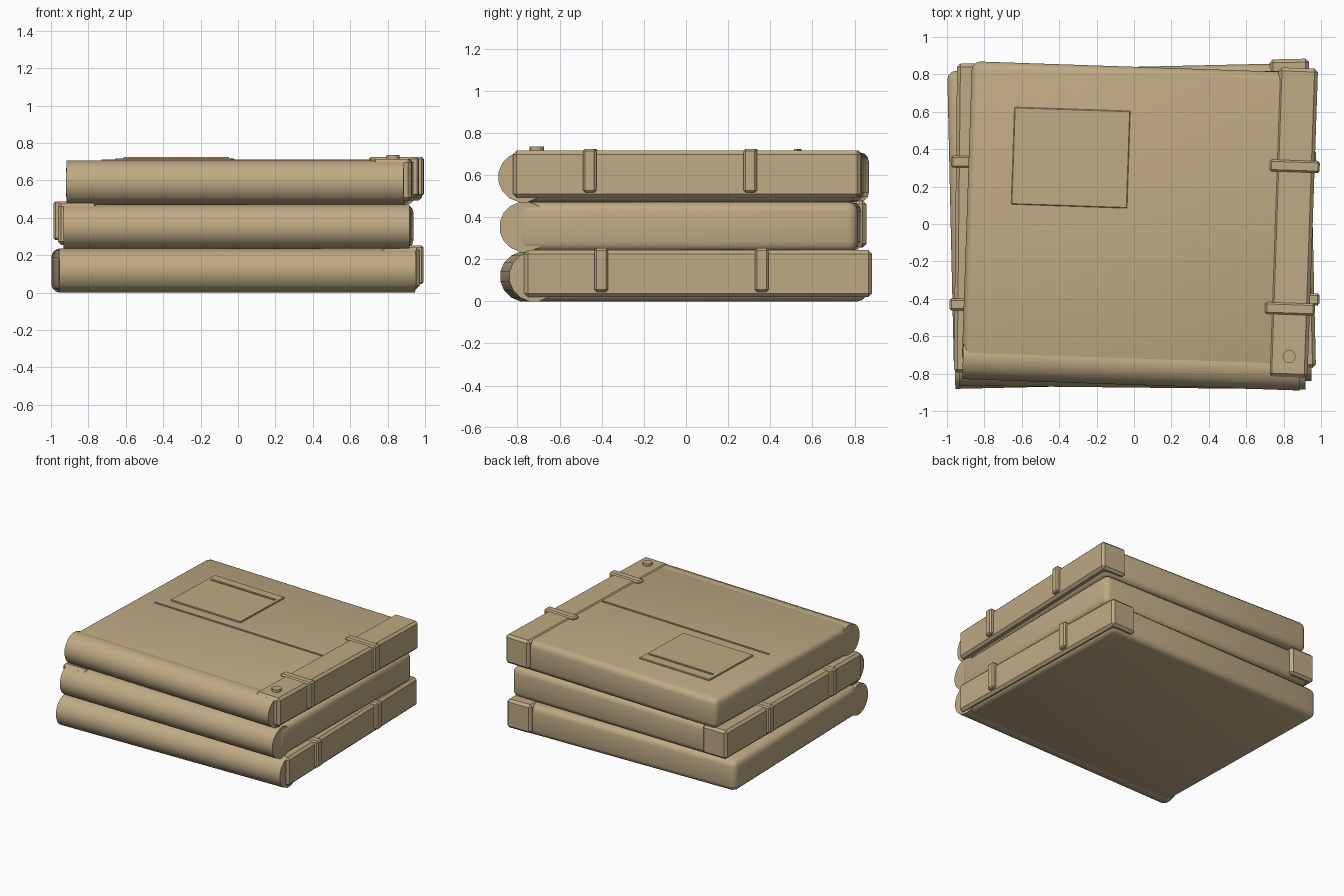
import bpy, bmesh
from math import radians, pi
from mathutils import Matrix, Vector

cube = bpy.data.objects.get("Cube")
if cube:
    bpy.data.objects.remove(cube, do_unlink=True)

tan = bpy.data.materials.new("tan_canvas")
tan.use_nodes = True
colour = (0.52, 0.40, 0.23, 1)
tan.diffuse_color = colour
bsdf = next(n for n in tan.node_tree.nodes if n.type == 'BSDF_PRINCIPLED')
bsdf.inputs["Base Color"].default_value = colour
bsdf.inputs["Roughness"].default_value = 0.8


def finish(name, bm, place, smooth=0):
    """Place the mesh, apply the colour and the shading."""
    bm.transform(place)
    bmesh.ops.recalc_face_normals(bm, faces=bm.faces)
    mesh = bpy.data.meshes.new(name)
    bm.to_mesh(mesh)
    bm.free()
    mesh.materials.append(tan)
    obj = bpy.data.objects.new(name, mesh)
    bpy.context.collection.objects.link(obj)
    if smooth:
        bpy.ops.object.select_all(action='DESELECT')
        obj.select_set(True)
        bpy.context.view_layer.objects.active = obj
        bpy.ops.object.shade_smooth_by_angle(angle=radians(smooth))


def box(name, place, xs, ys, zs, bevel=0.0, segments=1, smooth=0):
    bm = bmesh.new()
    bmesh.ops.create_cube(bm, size=1)
    lo, hi = (Vector(p) for p in zip(xs, ys, zs))
    bm.transform(Matrix.Translation((lo + hi) / 2) @ Matrix.Diagonal((*(hi - lo), 1)))
    if bevel:
        bmesh.ops.bevel(bm, geom=bm.edges[:], offset=bevel, segments=segments,
                        profile=0.5, affect='EDGES')
    finish(name, bm, place, smooth)


def cylinder(name, place, radius, depth, sides, move, smooth=0):
    bm = bmesh.new()
    bmesh.ops.create_cone(bm, cap_ends=True, segments=sides, radius1=radius,
                          radius2=radius, depth=depth)
    finish(name, bm, place @ move, smooth)


HEIGHT = 0.235


def folded_case(level, base, turn, left, right, side=1, shift=0.0):
    """One case: padded body, rolled front edge, side strip and two bands."""
    place = (Matrix.Translation((0, shift, base)) @ Matrix.Rotation(radians(turn), 4, 'Z')
             @ Matrix.Diagonal((side, 1, 1, 1)))
    box(level + "_body", place, (left, right), (-0.78, 0.84), (0, HEIGHT), 0.045, 3, 40)
    # rolled front edge with a flat side facing forward
    radius = HEIGHT / 2
    lie = (Matrix.Translation(((left + right) / 2, -0.742, radius))
           @ Matrix.Rotation(pi / 2, 4, 'Y') @ Matrix.Rotation(pi / 16, 4, 'Z'))
    cylinder(level + "_front_roll", place, radius * 1.02, right - left - 0.01, 16, lie, 40)
    # side strip and the bands around it
    box(level + "_side_strip", place, (0.745, 0.955), (-0.79, 0.863), (0.02, 0.243), 0.018)
    for i, y in enumerate((-0.425, 0.338)):
        box(f"{level}_band_{i + 1}", place, (0.715, 0.982), (y - 0.032, y + 0.032),
            (0.045, 0.252), 0.01)
    return place


folded_case("lower", 0.0, 1.3, -0.98, 0.935)
folded_case("middle", 0.236, -0.6, -0.93, 0.93, -1, -0.015)
top = folded_case("upper", 0.472, -1.95, -0.895, 0.92)

# details on the top cover
box("label_plate", top, (-0.66, -0.04), (0.083, 0.603), (0.225, 0.245), 0.004)
box("label_bar", top, (-0.63, -0.065), (0.512, 0.527), (0.24, 0.252))
box("cover_seam", top, (-0.73, 0.75), (-0.014, 0.0), (0.225, 0.24))
cylinder("strip_button", top, 0.035, 0.04, 12, Matrix.Translation((0.853, -0.68, 0.243)))
